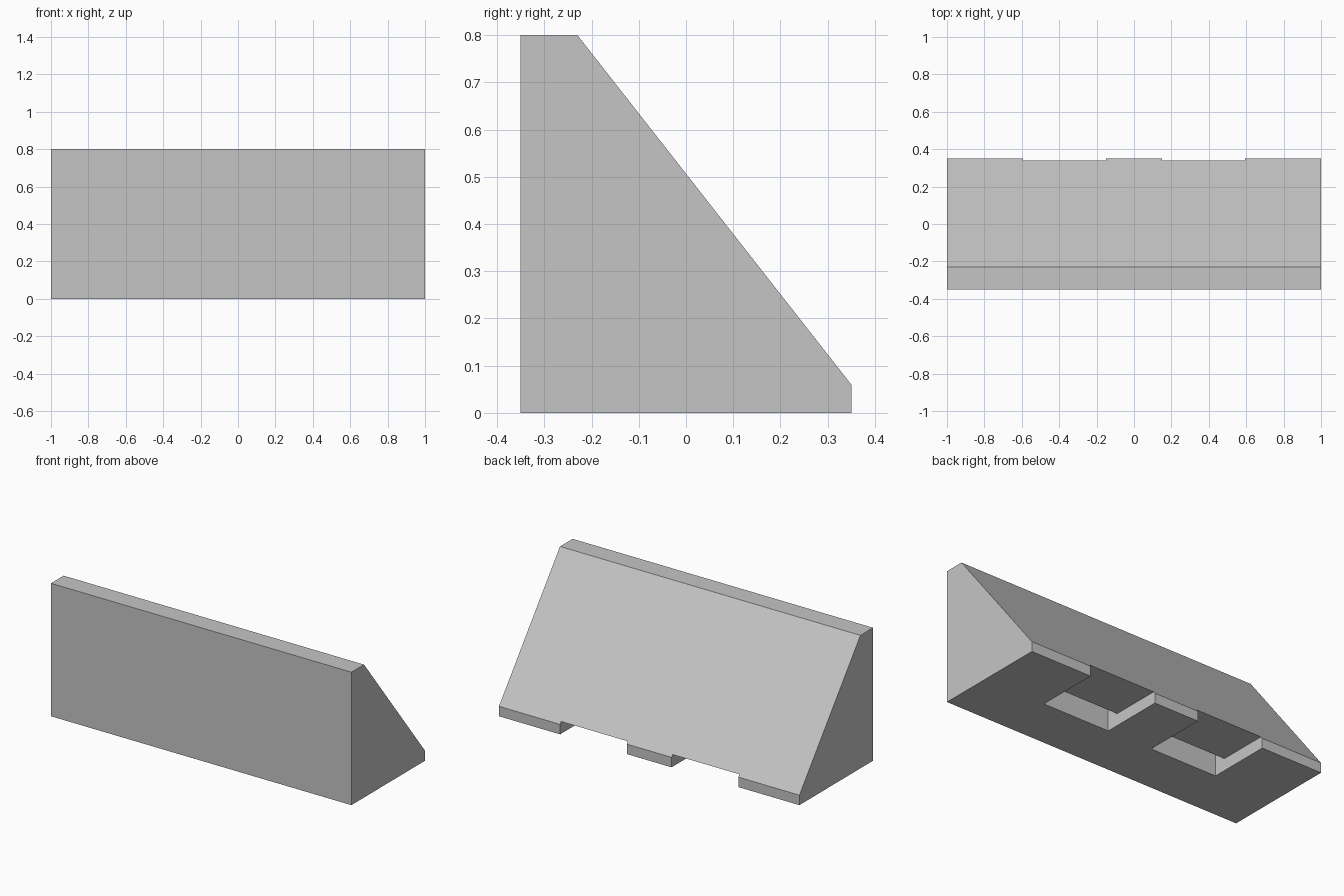
import bpy
import bmesh

old = bpy.data.objects.get("Cube")
if old:
    bpy.data.objects.remove(old, do_unlink=True)

grey = bpy.data.materials.new("plain grey")
grey.use_nodes = True
colour = (0.56, 0.56, 0.56, 1)
grey.diffuse_color = colour
grey.node_tree.nodes["Principled BSDF"].inputs["Base Color"].default_value = colour


def extrude_profile(name, profile, x0, x1):
    """Solid made by sweeping a (y, z) outline from x0 to x1."""
    bm = bmesh.new()
    face = bm.faces.new([bm.verts.new((x0, y, z)) for y, z in profile])
    swept = bmesh.ops.extrude_face_region(bm, geom=[face])
    verts = [v for v in swept["geom"] if isinstance(v, bmesh.types.BMVert)]
    bmesh.ops.translate(bm, verts=verts, vec=(x1 - x0, 0, 0))
    bmesh.ops.recalc_face_normals(bm, faces=bm.faces)
    mesh = bpy.data.meshes.new(name)
    bm.to_mesh(mesh)
    bm.free()
    mesh.materials.append(grey)
    obj = bpy.data.objects.new(name, mesh)
    bpy.context.collection.objects.link(obj)
    return obj


# Wedge body with a narrow top and a low back edge
wedge = extrude_profile(
    "wedge_body",
    [(-0.35, 0), (0.35, 0), (0.35, 0.06), (-0.23, 0.8), (-0.35, 0.8)], -1, 1)

# Two pockets open to the bottom and back, each with an upright slot inside
pocket = [(-0.035, -0.1), (0.5, -0.1), (0.5, 0.073),
          (0.038, 0.073), (0.038, 0.22), (-0.035, 0.22)]
for side, x0, x1 in (("right", -0.593, -0.149), ("left", 0.149, 0.593)):
    cutter = extrude_profile(side + "_pocket_cutter", pocket, x0, x1)
    cutter.hide_render = True
    cutter.hide_set(True)
    cutter.display_type = 'WIRE'
    cut = wedge.modifiers.new(side + " pocket", 'BOOLEAN')
    cut.operation = 'DIFFERENCE'
    cut.solver = 'EXACT'
    cut.object = cutter

# Bake the cuts, then remove the cutters
bpy.context.view_layer.objects.active = wedge
cutters = [m.object for m in wedge.modifiers]
for name in [m.name for m in wedge.modifiers]:
    bpy.ops.object.modifier_apply(modifier=name)
for cutter in cutters:
    bpy.data.objects.remove(cutter, do_unlink=True)
